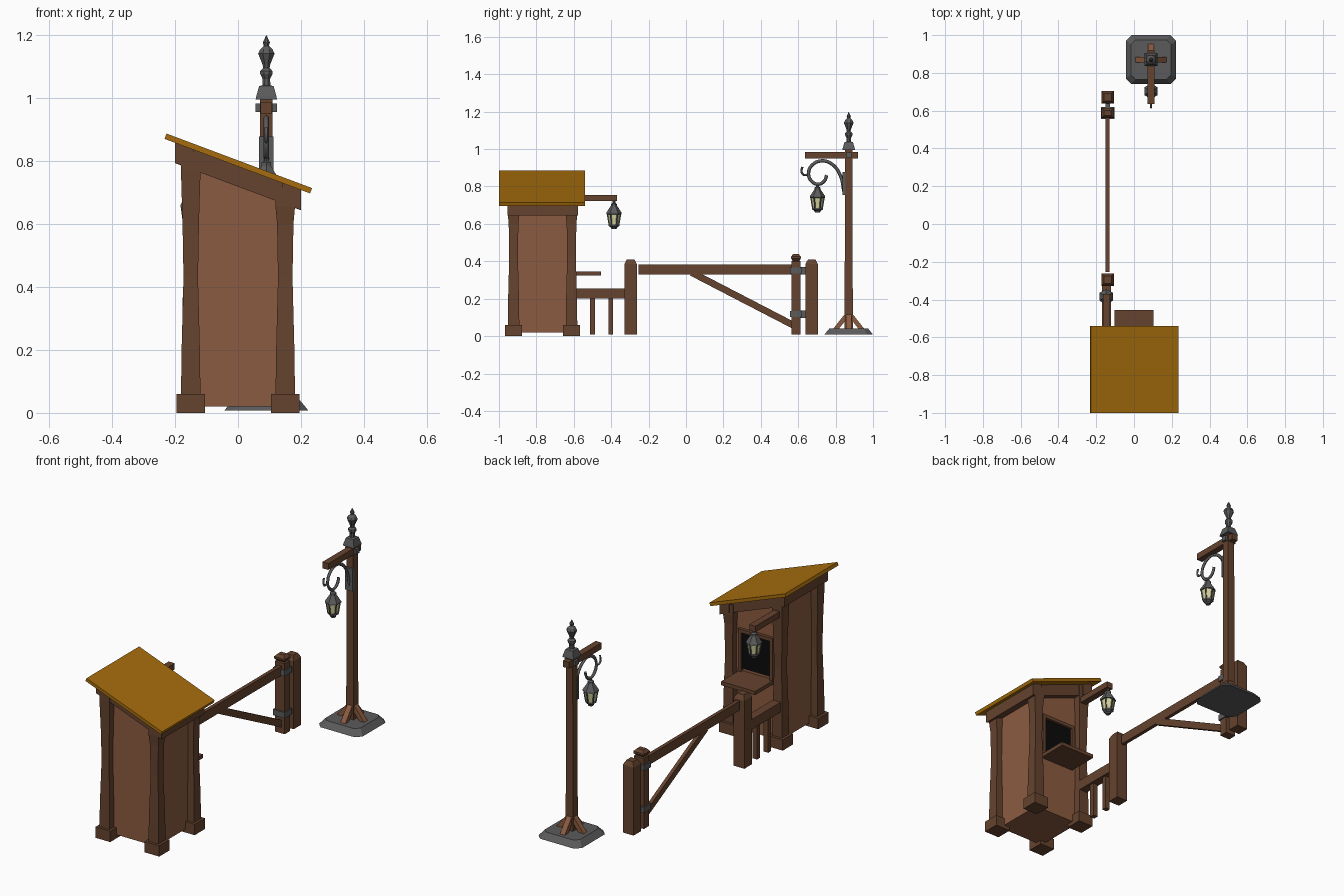
import bpy, bmesh, math
from mathutils import Vector

old = bpy.data.objects.get("Cube")
if old:
    bpy.data.objects.remove(old, do_unlink=True)


def material(name, rgb):
    m = bpy.data.materials.new(name)
    m.use_nodes = True
    m.diffuse_color = (*rgb, 1)
    m.node_tree.nodes["Principled BSDF"].inputs["Base Color"].default_value = (*rgb, 1)
    return m


WOOD = material("dark wood", (0.13, 0.056, 0.028))
PLANK = material("light wood", (0.26, 0.105, 0.053))
GOLD = material("golden roof", (0.38, 0.152, 0.004))
IRON = material("grey iron", (0.105, 0.105, 0.108))
GLASS = material("pale yellow glass", (0.68, 0.66, 0.34))
BLACK = material("black opening", (0.003, 0.003, 0.003))


def finish(name, bm, mat):
    bmesh.ops.recalc_face_normals(bm, faces=bm.faces)
    me = bpy.data.meshes.new(name)
    bm.to_mesh(me)
    bm.free()
    me.materials.append(mat)
    ob = bpy.data.objects.new(name, me)
    bpy.context.collection.objects.link(ob)
    return ob


def box(name, x, y, z, mat=WOOD):
    """Box from (min, max) ranges."""
    bm = bmesh.new()
    bmesh.ops.create_cube(bm, size=1)
    for v in bm.verts:
        v.co = [(r[0] + r[1]) / 2 + c * (r[1] - r[0]) for c, r in zip(v.co, (x, y, z))]
    return finish(name, bm, mat)


def stack(name, cx, cy, rings, mat=WOOD, sides=4, sy=1.0, z0=0.0):
    """Rings of (half width, height) joined into a solid; four sides make a square."""
    bm = bmesh.new()
    k = math.sqrt(2) if sides == 4 else 1
    loops = []
    for r, z in rings:
        loop = []
        for i in range(sides):
            a = math.tau * (i + 0.5) / sides
            loop.append(bm.verts.new((cx + k * r * math.cos(a),
                                      cy + k * r * sy * math.sin(a), z0 + z)))
        loops.append(loop)
    for a, b in zip(loops, loops[1:]):
        for i in range(sides):
            j = (i + 1) % sides
            bm.faces.new((a[i], a[j], b[j], b[i]))
    bm.faces.new(loops[0])
    bm.faces.new(loops[-1])
    return finish(name, bm, mat)


def strut(name, p, q, w, h, mat=WOOD):
    """Square bar between two points."""
    p, q = Vector(p), Vector(q)
    d = q - p
    bm = bmesh.new()
    bmesh.ops.create_cube(bm, size=1)
    rot = d.to_track_quat("Z", "Y")
    for v in bm.verts:
        v.co = (p + q) / 2 + rot @ Vector((v.co.x * w, v.co.y * h, v.co.z * d.length))
    return finish(name, bm, mat)


def under(x):
    """Height of the roof underside."""
    return 0.783 - 0.374 * x


def under_roof(name, x, y, bottom, mat=WOOD):
    """Box whose top follows the roof; bottom is a function of x."""
    ob = box(name, x, y, (0, 1), mat)
    for v in ob.data.vertices:
        v.co.z = under(v.co.x) if v.co.z > 0.5 else bottom(v.co.x)
    return ob


# Hut walls, posts and beams
YF, YB = -0.922, -0.612
under_roof("hut_walls", (-0.14, 0.14), (-0.912, -0.622), lambda x: 0.02, PLANK)
for side, sx in (("right", -1), ("left", 1)):
    x = 0.15 * sx
    for end, y in (("front", YF), ("back", YB)):
        top = under(x + 0.03) - 0.001
        stack(f"{end}_{side}_post", x, y,
              [(0.031, 0.05), (0.029, 0.2), (0.023, 0.43), (0.026, 0.6), (0.031, top - 0.06), (0.031, top)])
        stack(f"{end}_{side}_foot", x, y, [(0.045, 0), (0.045, 0.06)])
    under_roof(f"{side}_eave_beam", (x + 0.02 * sx - 0.03, x + 0.02 * sx + 0.03), (-0.955, -0.577),
               lambda x: under(x) - 0.064)
for end, y in (("front", YF), ("back", YB)):
    under_roof(f"{end}_sloped_beam", (-0.2, 0.2), (y - 0.027, y + 0.027), lambda x: under(x) - 0.065)

# Roof board
strut("roof", (-0.23, -0.77, 0.878), (0.232, -0.77, 0.705), 0.46, 0.018, GOLD)

# Window and counter
box("window_opening", (-0.09, 0.09), (-0.624, -0.617), (0.36, 0.56), BLACK)
for sx in (-1, 1):
    box("window_jamb", sorted((0.088 * sx, 0.106 * sx)), (-0.63, -0.605), (0.345, 0.58))
box("window_head", (-0.106, 0.106), (-0.63, -0.605), (0.562, 0.581))
box("counter", (-0.104, 0.104), (-0.625, -0.455), (0.325, 0.346))

# Short fence beside the hut
FX = -0.14
box("fence_rail", (-0.17, -0.122), (-0.6, -0.3), (0.2, 0.255))
for y in (-0.5, -0.402):
    box("fence_baluster", (-0.162, -0.134), (y - 0.013, y + 0.013), (0.01, 0.21))
POST = [(0.033, 0.01), (0.033, 0.385), (0.02, 0.41)]
stack("fence_post", FX, -0.296, POST)
stack("gate_end_post", FX, 0.672, POST)

# Swinging barrier
box("barrier_bar", (-0.15, -0.13), (-0.255, 0.58), (0.33, 0.382))
strut("barrier_brace", (FX, 0.03, 0.34), (FX, 0.59, 0.05), 0.02, 0.036)
stack("barrier_post", FX, 0.588,
      [(0.03, 0.01), (0.03, 0.4), (0.024, 0.405), (0.033, 0.415), (0.033, 0.425), (0.018, 0.44)], sy=0.78)
for z in (0.35, 0.118):
    box("hinge", (-0.176, -0.104), (0.556, 0.62), (z - 0.016, z + 0.016), IRON)
    box("hinge_pin", (-0.152, -0.128), (0.6, 0.65), (z - 0.02, z + 0.02), IRON)

# Street lamp base, pole and feet
LX, LY = 0.09, 0.87
base = box("lamp_base", (LX - 0.133, LX + 0.133), (LY - 0.13, LY + 0.13), (0.008, 0.04), IRON)
bm = bmesh.new()
bm.from_mesh(base.data)
bmesh.ops.bevel(bm, geom=[e for e in bm.edges if abs(e.verts[0].co.z - e.verts[1].co.z) > 0.01],
                offset=0.03, segments=1, affect="EDGES")
for v in bm.verts:
    if v.co.z > 0.03:
        v.co.x = LX + (v.co.x - LX) * 0.8
        v.co.y = LY + (v.co.y - LY) * 0.8
bm.to_mesh(base.data)
bm.free()
stack("lamp_pole", LX, LY, [(0.022, 0.03), (0.02, 1.0)])
for dx, dy in ((1, 0), (-1, 0), (0, 1), (0, -1)):
    strut("lamp_foot_brace", (LX + dx * 0.075, LY + dy * 0.075, 0.03),
          (LX + dx * 0.012, LY + dy * 0.012, 0.11), 0.03, 0.024, PLANK)

# Street lamp arm, finial and scroll bracket
box("lamp_arm", (LX - 0.018, LX + 0.018), (0.635, 0.92), (0.95, 0.985))
box("arm_bolt", (LX - 0.034, LX + 0.034), (LY - 0.014, LY + 0.014), (0.955, 0.982), IRON)
stack("finial_base", LX, LY, [(0.034, 0.995), (0.032, 1.005), (0.023, 1.037), (0.012, 1.04)], IRON)
stack("finial", LX, LY, [(0.014, 1.035), (0.013, 1.06), (0.021, 1.075), (0.021, 1.085), (0.011, 1.095),
                         (0.013, 1.105), (0.028, 1.14), (0.022, 1.153), (0.009, 1.165),
                         (0.012, 1.176), (0.001, 1.198)], IRON, 8)
box("bracket_plate", (LX - 0.023, LX + 0.023), (0.838, 0.852), (0.755, 0.878), IRON)


def scroll(name, pts, r):
    cu = bpy.data.curves.new(name, "CURVE")
    cu.dimensions = "3D"
    cu.bevel_depth, cu.bevel_resolution, cu.resolution_u = r, 0, 4
    cu.use_fill_caps = True
    sp = cu.splines.new("BEZIER")
    sp.bezier_points.add(len(pts) - 1)
    for bp, (y, z) in zip(sp.bezier_points, pts):
        bp.co = (LX, y, z)
        bp.handle_left_type = bp.handle_right_type = "AUTO"
    cu.materials.append(IRON)
    ob = bpy.data.objects.new(name, cu)
    bpy.context.collection.objects.link(ob)


scroll("bracket_arch", [(0.845, 0.77), (0.825, 0.86), (0.78, 0.92), (0.725, 0.937), (0.675, 0.915),
                        (0.655, 0.87), (0.67, 0.83), (0.705, 0.812), (0.74, 0.83), (0.752, 0.86)], 0.009)
scroll("bracket_curl", [(0.655, 0.865), (0.63, 0.862), (0.617, 0.88), (0.623, 0.905)], 0.006)


def lantern(name, x, y, top):
    """Six-sided hanging lantern; top is the height of its hook."""
    def part(label, rings, mat):
        stack(f"{name}_{label}", x, y, rings, mat, 6, z0=top)
    part("roof", [(0.007, 0), (0.007, -0.012), (0.017, -0.018), (0.017, -0.028), (0.022, -0.035),
                  (0.041, -0.064), (0.041, -0.072), (0.03, -0.074)], IRON)
    part("glass", [(0.035, -0.07), (0.025, -0.13)], GLASS)
    part("bottom", [(0.029, -0.126), (0.028, -0.135), (0.016, -0.143), (0.014, -0.152)], IRON)
    for i in range(6):
        a = math.tau * (i + 0.5) / 6
        c, s = math.cos(a), math.sin(a)
        strut(f"{name}_bar", (x + 0.026 * c, y + 0.026 * s, top - 0.13),
              (x + 0.036 * c, y + 0.036 * s, top - 0.068), 0.006, 0.006, IRON)


lantern("street_lantern", LX, 0.703, 0.812)

# Hut lantern on its arm
box("hut_lantern_arm", (-0.165, -0.128), (-0.6, -0.37), (0.722, 0.755))
lantern("hut_lantern", -0.147, -0.385, 0.724)
